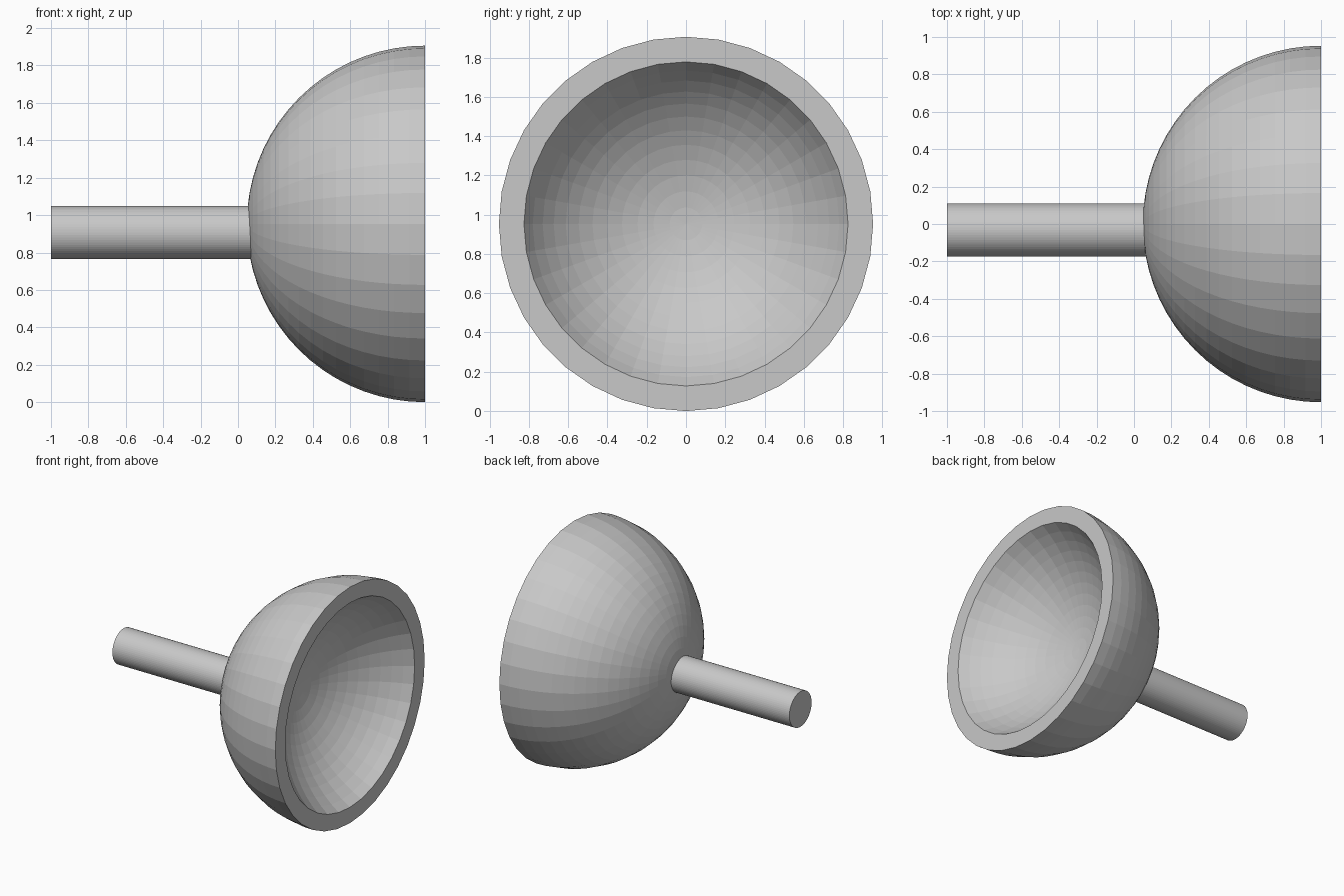
import bpy, bmesh
from math import sin, cos, pi, tau, radians
from mathutils import Matrix, Vector

cube = bpy.data.objects.get("Cube")
if cube:
    bpy.data.objects.remove(cube, do_unlink=True)

RADIUS = 0.953
SEGMENTS = 36
STEP = 5              # degrees between rings
HOLLOW_ANGLE = 60     # where the hollow's sphere meets the rim plane

grey = bpy.data.materials.new("plain_grey")
grey.use_nodes = True
colour = (0.58, 0.58, 0.58, 1)
grey.diffuse_color = colour
grey.node_tree.nodes["Principled BSDF"].inputs["Base Color"].default_value = colour


def add_object(name, bm):
    bmesh.ops.recalc_face_normals(bm, faces=bm.faces)
    mesh = bpy.data.meshes.new(name)
    bm.to_mesh(mesh)
    bm.free()
    mesh.materials.append(grey)
    obj = bpy.data.objects.new(name, mesh)
    bpy.context.collection.objects.link(obj)
    return obj


def arc(end_angle, shift):
    """Arc from the pole to end_angle, with its centre moved along x."""
    angles = [radians(a) for a in range(0, end_angle + 1, STEP)]
    return [Vector((shift - RADIUS * cos(a), 0, RADIUS * sin(a))) for a in angles]


# Bowl: half-sphere, flat rim, and a shallow hollow from the same sphere moved out
bm = bmesh.new()
hollow_shift = RADIUS * cos(radians(HOLLOW_ANGLE))
profile = arc(90, 0) + arc(HOLLOW_ANGLE, hollow_shift)[::-1]
verts = [bm.verts.new(p) for p in profile]
edges = [bm.edges.new(pair) for pair in zip(verts, verts[1:])]
bmesh.ops.spin(bm, geom=verts + edges, cent=(0, 0, 0), axis=(1, 0, 0),
               angle=tau, steps=SEGMENTS, use_duplicate=False)
bmesh.ops.remove_doubles(bm, verts=bm.verts, dist=0.0005)
bowl = add_object("bowl", bm)
bowl.location = (1, 0, RADIUS)

# Round handle, slightly off the bowl's axis, ending inside the bowl wall
START, END = -1.0, 0.12
bm = bmesh.new()
bmesh.ops.create_cone(bm, cap_ends=True, segments=64, radius1=0.142, radius2=0.142,
                      depth=END - START, matrix=Matrix.Rotation(pi / 2, 4, 'Y'))
handle = add_object("handle", bm)
handle.location = ((START + END) / 2, -0.032, 0.908)
